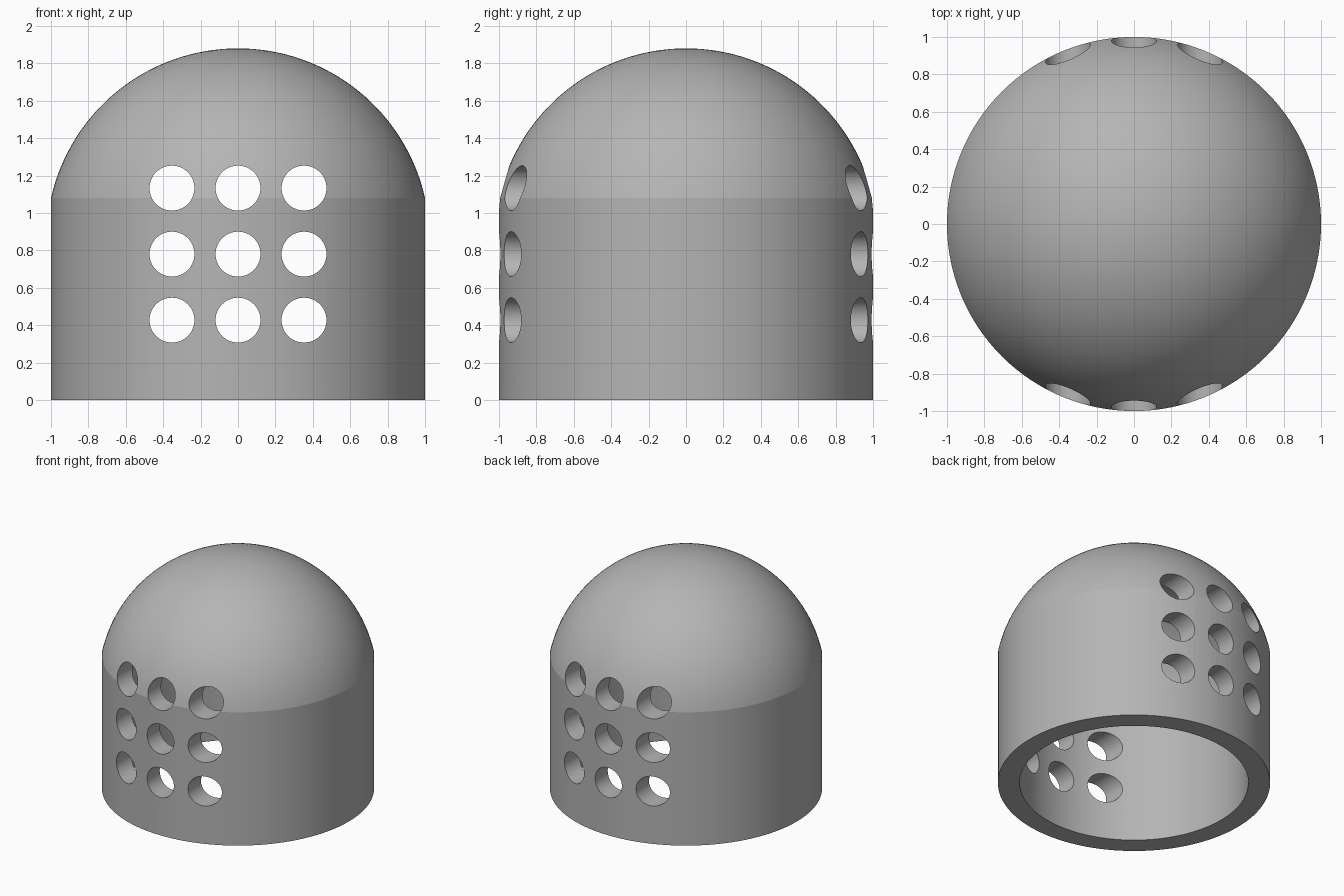
import bpy
import bmesh
import math
from mathutils import Matrix

cube = bpy.data.objects.get("Cube")
if cube:
    bpy.data.objects.remove(cube, do_unlink=True)

SEGMENTS = 128
RIM_Z = 1.08        # height where the wall meets the dome
DOME_Z = 0.855      # centre of the dome spheres
OUTER_R, INNER_R = 1.0, 0.84
DOME_R = 1.025
WALL = OUTER_R - INNER_R
HOLE_R, HOLE_STEP, HOLE_MID_Z = 0.12, 0.353, 0.78

grey = bpy.data.materials.new("plain grey")
grey.use_nodes = True
colour = (0.46, 0.46, 0.46, 1)
grey.diffuse_color = colour
grey.node_tree.nodes["Principled BSDF"].inputs["Base Color"].default_value = colour


def add_object(name, bm):
    bmesh.ops.recalc_face_normals(bm, faces=bm.faces)
    mesh = bpy.data.meshes.new(name)
    bm.to_mesh(mesh)
    bm.free()
    obj = bpy.data.objects.new(name, mesh)
    bpy.context.collection.objects.link(obj)
    mesh.materials.append(grey)
    return obj


def dome_arc(wall_r, sphere_r, steps=32):
    """Profile points from the wall's top edge up to the pole."""
    start = math.acos(wall_r / sphere_r)
    angles = [start + (math.pi / 2 - start) * i / steps for i in range(steps + 1)]
    return [(sphere_r * math.cos(a), DOME_Z + sphere_r * math.sin(a)) for a in angles]


# Hollow domed shell, open at the bottom: one closed profile spun about z
outer = [(OUTER_R, 0)] + dome_arc(OUTER_R, DOME_R)
inner = [(INNER_R, 0)] + dome_arc(INNER_R, DOME_R - WALL)
profile = inner[::-1] + outer
bm = bmesh.new()
verts = [bm.verts.new((max(r, 0), 0, z)) for r, z in profile]
edges = [bm.edges.new(pair) for pair in zip(verts, verts[1:])]
bmesh.ops.spin(bm, geom=verts + edges, cent=(0, 0, 0), axis=(0, 0, 1),
               angle=math.tau, steps=SEGMENTS, use_duplicate=False)
bmesh.ops.remove_doubles(bm, verts=bm.verts, dist=0.0005)
shell = add_object("domed_shell", bm)

# Grid of round drills running straight through front and back
bm = bmesh.new()
turn = Matrix.Rotation(math.pi / 2, 4, "X")
for col in (-1, 0, 1):
    for row in (-1, 0, 1):
        place = Matrix.Translation((col * HOLE_STEP, 0, HOLE_MID_Z + row * HOLE_STEP))
        bmesh.ops.create_cone(bm, cap_ends=True, segments=64, radius1=HOLE_R,
                              radius2=HOLE_R, depth=3, matrix=place @ turn)
drills = add_object("hole_cutters", bm)
drills.hide_render = True

cut = shell.modifiers.new("holes", "BOOLEAN")
cut.operation = "DIFFERENCE"
cut.solver = "EXACT"
cut.object = drills

# Apply the cut, then smooth the curved surfaces and keep rims crisp
bpy.ops.object.select_all(action="DESELECT")
shell.select_set(True)
bpy.context.view_layer.objects.active = shell
bpy.ops.object.modifier_apply(modifier=cut.name)
bpy.data.objects.remove(drills, do_unlink=True)
bpy.ops.object.shade_smooth_by_angle(angle=math.radians(10))
